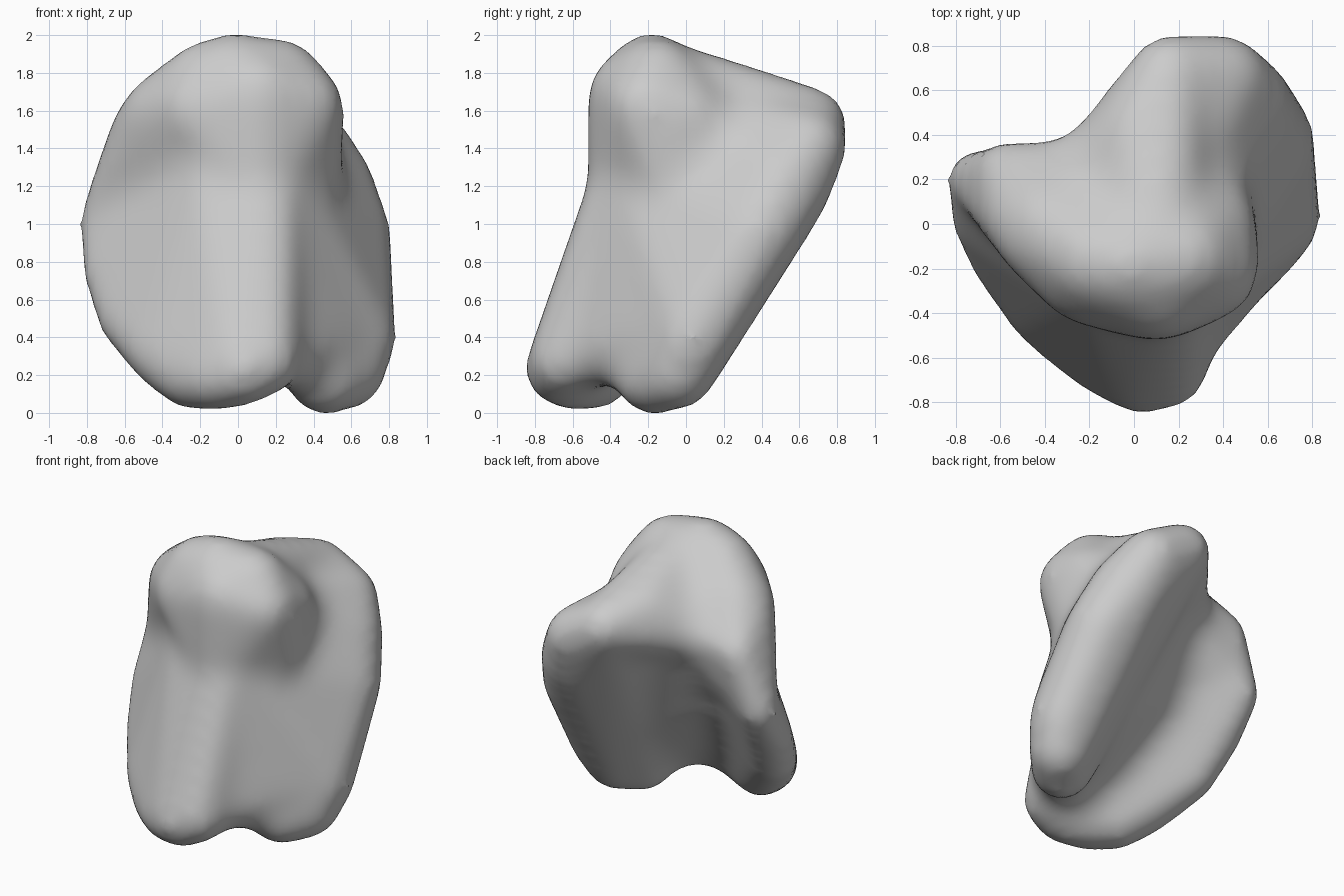
import bpy, bmesh
from mathutils import Matrix, Vector

cube = bpy.data.objects.get("Cube")
if cube:
    bpy.data.objects.remove(cube)

bone = bpy.data.materials.new("plain grey")
bone.use_nodes = True
GREY = (0.6, 0.6, 0.6, 1)
bone.diffuse_color = GREY
bone.node_tree.nodes["Principled BSDF"].inputs["Base Color"].default_value = GREY

FILLET = 0.16   # radius of the blends between masses
SOFTEN = 0.014  # thickness given back for the final softening

# Each mass is the rounded hull of a few balls: x, y, z, radius
front_flange = [
    (-.12, -.58, .2, .18), (-.25, -.48, .21, .18), (.03, -.66, .23, .18),
    (.14, -.64, .28, .18), (-.38, -.37, .31, .18), (-.58, -.14, .5, .15),
    (-.68, .03, .75, .13), (-.71, .2, 1, .12), (-.56, .23, 1.38, .13),
    (-.1, -.2, 1.2, .25), (.13, -.26, 1.2, .24)]
rear_flange = [
    (.46, -.17, .19, .19), (.58, -.04, .22, .19), (.62, .04, .4, .21),
    (.58, .38, .95, .22), (.47, .52, 1.2, .24), (.4, .65, 1.4, .19),
    (.16, .67, 1.54, .17), (.12, .1, 1.5, .24), (.05, .38, 1.52, .21),
    (.15, -.25, 1.2, .24)]
middle_web = [
    (.08, -.6, .34, .19), (.5, -.12, .34, .18), (.62, .05, .45, .2),
    (.15, -.25, 1.2, .24), (.3, .1, 1.1, .22), (-.1, .18, 1.32, .2),
    (-.2, -.07, 1, .22), (.05, -.3, .6, .22)]
head = [
    (.1, -.25, 1.66, .26), (-.02, -.18, 1.78, .22), (.22, -.15, 1.75, .22),
    (.33, -.2, 1.62, .22), (.32, 0, 1.55, .22), (-.16, -.16, 1.74, .22),
    (-.2, -.2, 1.6, .24), (-.36, -.03, 1.55, .25), (-.48, .03, 1.5, .18),
    (-.56, .23, 1.38, .13), (-.69, .19, 1.08, .12), (-.2, .15, 1.45, .21),
    (.1, -.26, 1.25, .25), (.3, -.08, 1.3, .24)]
neck = [(.1, -.02, 1.71, .22), (.16, .67, 1.54, .17), (.05, .4, 1.58, .21),
        (-.2, .15, 1.43, .21)]


def hull_of_balls(balls):
    cloud = bmesh.new()
    for x, y, z, r in balls:
        bmesh.ops.create_icosphere(cloud, subdivisions=3, radius=r + FILLET + SOFTEN,
                                   matrix=Matrix.Translation((x, y, z)))
    # A fresh mesh keeps only the hull skin
    skin = bmesh.new()
    for v in cloud.verts:
        skin.verts.new(v.co)
    cloud.free()
    result = bmesh.ops.convex_hull(skin, input=skin.verts)
    loose = {v for key in ("geom_interior", "geom_unused") for v in result[key]
             if isinstance(v, bmesh.types.BMVert)}
    bmesh.ops.delete(skin, geom=list(loose), context="VERTS")
    mesh = bpy.data.meshes.new("hull")
    skin.to_mesh(mesh)
    skin.free()
    return mesh


# Gather the masses into one body
body = bmesh.new()
for balls in (front_flange, rear_flange, middle_web, head, neck):
    part = hull_of_balls(balls)
    body.from_mesh(part)
    bpy.data.meshes.remove(part)
mesh = bpy.data.meshes.new("bone_body")
body.to_mesh(mesh)
body.free()
mesh.materials.append(bone)
obj = bpy.data.objects.new("bone_body", mesh)
bpy.context.collection.objects.link(obj)
bpy.context.view_layer.objects.active = obj
obj.select_set(True)


def fuse(name):
    mod = obj.modifiers.new(name, "REMESH")
    mod.mode = "VOXEL"
    mod.voxel_size = 0.04
    mod.use_smooth_shade = True


# Fuse the swollen masses, shrink them back to leave fillets, then soften
fuse("fuse")
shrink = obj.modifiers.new("shrink", "DISPLACE")
shrink.strength = -FILLET
shrink.mid_level = 0
fuse("even_out")
soften = obj.modifiers.new("soften", "SMOOTH")
soften.factor = 0.5
soften.iterations = 14
for name in [m.name for m in obj.modifiers]:
    bpy.ops.object.modifier_apply(modifier=name)

# Rest the body on the ground, centred
co = [v.co for v in obj.data.vertices]
low = Vector([min(c[i] for c in co) for i in range(3)])
high = Vector([max(c[i] for c in co) for i in range(3)])
middle = (low + high) / 2
obj.data.transform(Matrix.Translation((-middle.x, -middle.y, -low.z)))
bpy.ops.object.shade_smooth()
